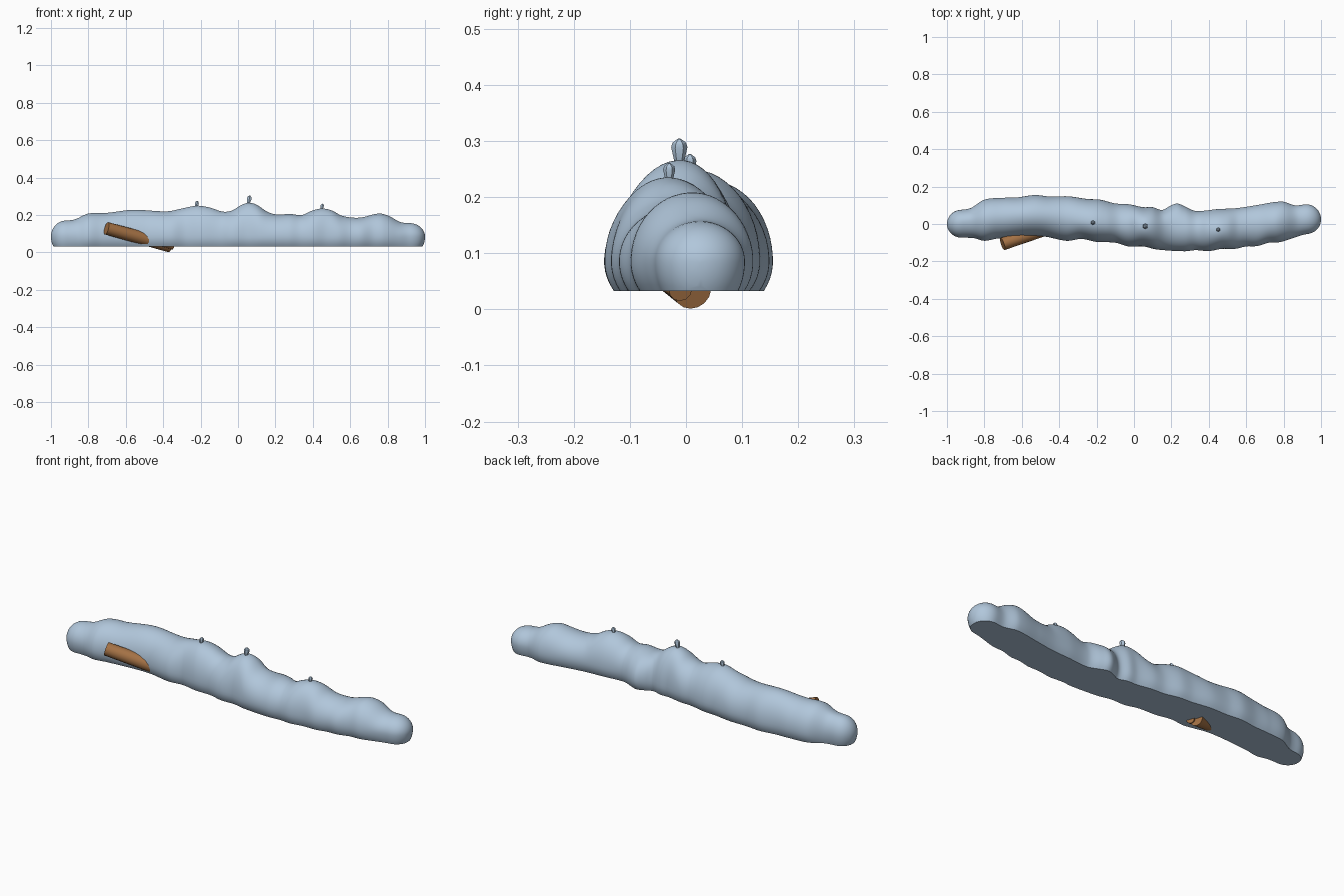
import bpy, bmesh, math
from mathutils import Vector

if "Cube" in bpy.data.objects:
    bpy.data.objects.remove(bpy.data.objects["Cube"])

BASE, MID = 0.033, 0.085      # flat underside and height of widest girth


def material(name, rgb):
    m = bpy.data.materials.new(name)
    m.diffuse_color = (*rgb, 1)
    m.use_nodes = True
    m.node_tree.nodes["Principled BSDF"].inputs["Base Color"].default_value = m.diffuse_color
    return m


snow = material("pale_blue", (0.44, 0.57, 0.71))
wood = material("brown", (0.38, 0.17, 0.06))


def curve(points):
    """Smooth interpolation through (x, value) points."""
    def f(x):
        x = min(max(x, points[0][0]), points[-1][0])
        n = len(points)
        i = next(k for k in range(n - 1) if x <= points[k + 1][0])
        (x0, a), (x1, b) = points[i], points[i + 1]

        def slope(k):
            p, q = points[max(k - 1, 0)], points[min(k + 1, n - 1)]
            return (q[1] - p[1]) / (q[0] - p[0])
        h = x1 - x0
        t = (x - x0) / h
        return ((2*t**3 - 3*t*t + 1) * a + (t**3 - 2*t*t + t) * h * slope(i)
                + (3*t*t - 2*t**3) * b + (t**3 - t*t) * h * slope(i + 1))
    return f


def finish(bm, name, mat, angle=40):
    bmesh.ops.recalc_face_normals(bm, faces=bm.faces)
    me = bpy.data.meshes.new(name)
    bm.to_mesh(me)
    bm.free()
    me.materials.append(mat)
    ob = bpy.data.objects.new(name, me)
    bpy.context.collection.objects.link(ob)
    bpy.context.view_layer.objects.active = ob
    ob.select_set(True)
    bpy.ops.object.shade_smooth_by_angle(angle=math.radians(angle))
    ob.select_set(False)
    return ob


# Outline of the long mound: ridge height, back edge, front edge, ridge line
ridge = curve([(-1, .17), (-.88, .175), (-.8, .208), (-.7, .212), (-.56, .228),
               (-.38, .22), (-.3, .235), (-.22, .25), (-.15, .24), (-.08, .218),
               (-.03, .225), (.02, .255), (.06, .266), (.1, .255), (.16, .216),
               (.21, .203), (.28, .206), (.34, .2), (.4, .225), (.45, .235),
               (.5, .225), (.56, .195), (.65, .186), (.75, .208), (.8, .198),
               (.87, .162), (.92, .157), (1, .155)])
back = curve([(-1, .075), (-.88, .083), (-.8, .13), (-.7, .14), (-.62, .143),
              (-.53, .155), (-.45, .147), (-.35, .148), (-.25, .134), (-.18, .13),
              (-.1, .11), (-.03, .106), (.05, .09), (.1, .09), (.15, .075),
              (.19, .095), (.23, .11), (.27, .095), (.33, .07), (.45, .08),
              (.55, .085), (.65, .1), (.79, .12), (.86, .1), (.92, .105), (1, .105)])
front = curve([(-1, -.075), (-.86, -.075), (-.8, -.09), (-.73, -.078), (-.5, -.065),
               (-.36, -.09), (-.28, -.08), (-.2, -.096), (-.1, -.1), (-.03, -.12),
               (.05, -.12), (.12, -.136), (.27, -.146), (.33, -.14), (.4, -.145),
               (.47, -.133), (.54, -.133), (.6, -.12), (.66, -.118), (.72, -.1),
               (.78, -.097), (.86, -.072), (.92, -.055), (1, -.055)])
spine = curve([(-1, 0), (-.8, .025), (-.5, .045), (-.22, .008), (.06, -.01),
               (.45, -.033), (.75, .01), (.92, .025), (1, .025)])

# Mound: lofted domed sections with rounded ends
bm = bmesh.new()
N, S, END = 36, 180, 0.08
xs = [-1 + END * (1 - math.cos(math.radians(a))) for a in range(2, 90, 8)]
xs += [-1 + END + (2 - 2 * END) * i / S for i in range(S + 1)]
xs += [-x for x in reversed(xs[:11])]
rings = []
for x in xs:
    e = max(0, (abs(x) - 1 + END) / END)
    f = math.sqrt(max(0, 1 - e * e))
    c, top, b, fr = spine(x), ridge(x) - MID, back(x), front(x)
    low = 0.1 * f
    a0 = -math.asin(min(1, (MID - BASE) / low))
    ring = []
    for k in range(N):
        t = a0 + (math.pi - 2 * a0) * k / (N - 1) * 0.9999
        co, si = math.cos(t), math.sin(t)
        y = c + f * (co * (b - c) if co > 0 else -co * (fr - c))
        z = MID + si * (top * f if si > 0 else low)
        ring.append(bm.verts.new((x, y, z)))
    rings.append(ring)
for r, s in zip(rings, rings[1:]):
    for k in range(N):
        j = (k + 1) % N
        bm.faces.new((r[k], r[j], s[j], s[k]))
bm.faces.new(rings[0])
bm.faces.new(rings[-1])
finish(bm, "mound", snow)


def lathe(name, start, axis, profile, sides, mat, angle=40):
    """Turn (radius, distance) points round an axis."""
    bm = bmesh.new()
    rot = Vector(axis).to_track_quat('Z', 'Y')
    loops = []
    for r, d in profile:
        loops.append([bm.verts.new(Vector(start) + rot @ Vector(
            (r * math.cos(2 * math.pi * i / sides), r * math.sin(2 * math.pi * i / sides), d)))
            for i in range(sides)])
    for p, q in zip(loops, loops[1:]):
        for i in range(sides):
            j = (i + 1) % sides
            bm.faces.new((p[i], p[j], q[j], q[i]))
    bm.faces.new(loops[0])
    bm.faces.new(loops[-1])
    return finish(bm, name, mat, angle)


# Half buried log with a short stub by its lower end
direction = Vector((.34, .118, -.093))
lathe("log", (-.703, -.107, .129), direction, [(.034, 0), (.036, .372)], 16, wood)
lathe("log_stub", (-.42, -.035, .056), direction, [(.022, 0), (.022, .08)], 12, wood)

# Small buds on the three peaks
for i, (x, y, z, s) in enumerate([(-.22, .007, .262, .8), (.06, -.012, .286, 1),
                                  (.45, -.03, .247, .75)]):
    lathe(f"bud_{i + 1}", (x, y, z), (.15, 0, 1),
          [(.009 * s, -.022 * s), (.0145 * s, .003 * s), (.012 * s, .011 * s),
           (.003 * s, .018 * s)], 6, snow, 30)
